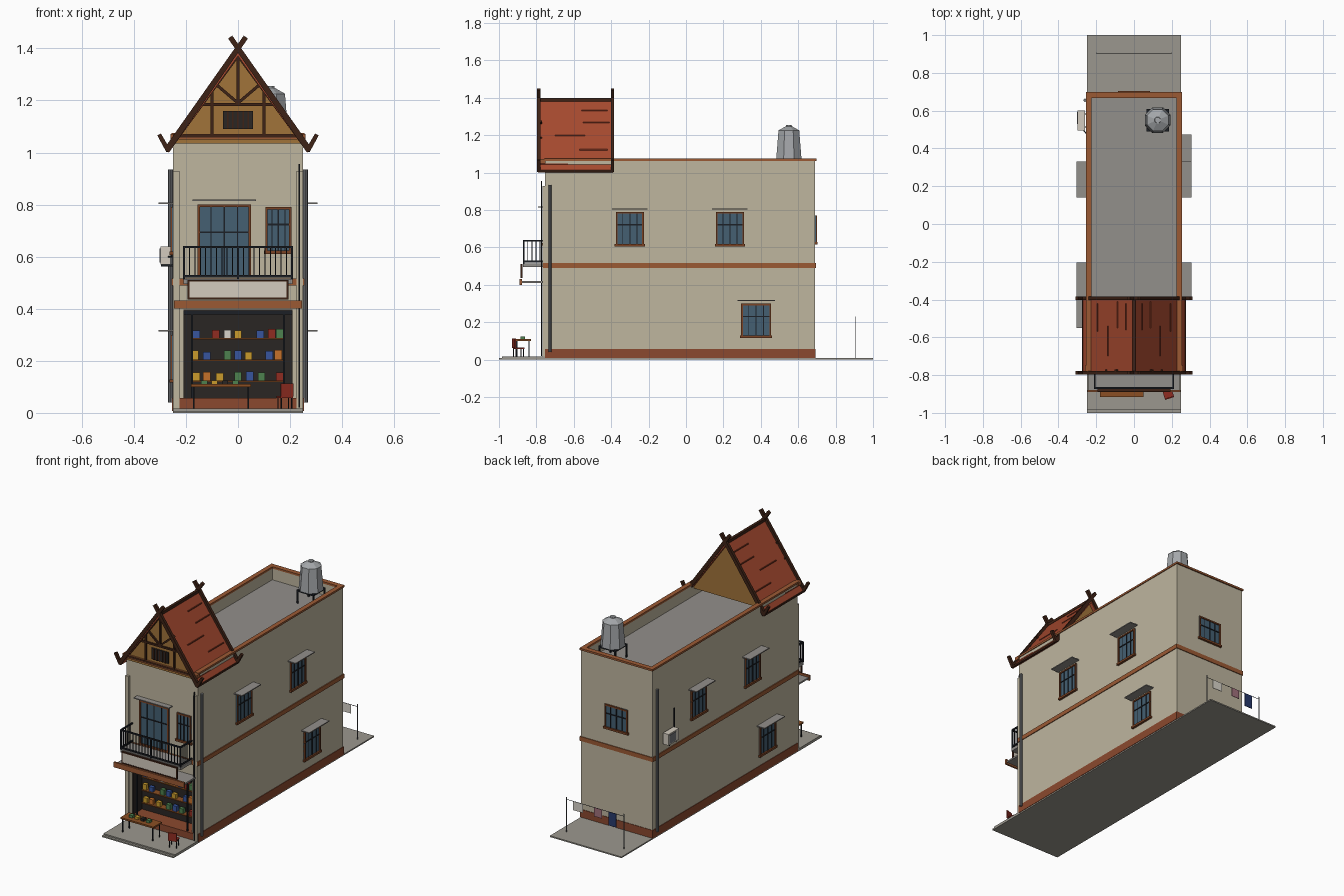
import bpy, bmesh, math, random
from mathutils import Matrix, Vector

if "Cube" in bpy.data.objects:
    bpy.data.objects.remove(bpy.data.objects["Cube"])

random.seed(4)
MATS = {}
COLORS = dict(wall="BDB49D", deck="918E8A", paving="9A968D", band="9A5A37", plinth="8A4A32",
              tile="A34A32", tile_dark="7E3826", timber="40271C", gable="A0733C", dark="2E2A28",
              glass="466072", iron="22252A", frame="7A4428", pale="D2CABD", pipe="74767A",
              tank="A3A6A9", wood="8A5028", red="8E3026", green="4F8050", blue="3A569C",
              yellow="C89A30", orange="C4702E", white="D8D4CA", pink="A0707C", navy="2C3C6C")


def mat(key):
    if key not in MATS:
        m = bpy.data.materials.new(key)
        rgb = [(int(COLORS[key][i:i + 2], 16) / 255) ** 2.2 for i in (0, 2, 4)]
        m.diffuse_color = (*rgb, 1)
        m.use_nodes = True
        m.node_tree.nodes["Principled BSDF"].inputs["Base Color"].default_value = m.diffuse_color
        MATS[key] = m
    return MATS[key]


def finish(name, bm, col, M=Matrix()):
    bmesh.ops.recalc_face_normals(bm, faces=bm.faces)
    me = bpy.data.meshes.new(name)
    bm.to_mesh(me)
    bm.free()
    me.materials.append(mat(col))
    ob = bpy.data.objects.new(name, me)
    ob.matrix_world = M
    bpy.context.collection.objects.link(ob)
    return ob


def boxes(name, col, items, M=Matrix()):
    """Each item is x0, x1, y0, y1, z0, z1."""
    bm = bmesh.new()
    for x0, x1, y0, y1, z0, z1 in items:
        T = Matrix.Translation(((x0 + x1) / 2, (y0 + y1) / 2, (z0 + z1) / 2))
        S = Matrix.Diagonal((x1 - x0, y1 - y0, z1 - z0, 1))
        bmesh.ops.create_cube(bm, size=1, matrix=T @ S)
    return finish(name, bm, col, M)


def bars(name, col, pairs, r, sides=4, M=Matrix()):
    """Straight rods between point pairs."""
    bm = bmesh.new()
    for p, q in pairs:
        p, q = Vector(p), Vector(q)
        R = (q - p).to_track_quat('Z', 'Y').to_matrix().to_4x4()
        bmesh.ops.create_cone(bm, cap_ends=True, segments=sides, radius1=r, radius2=r, depth=(q - p).length,
                              matrix=Matrix.Translation((p + q) / 2) @ R @ Matrix.Rotation(math.pi / 4, 4, 'Z'))
    return finish(name, bm, col, M)


def prism(name, col, pts, y0, y1):
    """Extrude an x-z outline along y."""
    bm = bmesh.new()
    f = bm.faces.new([bm.verts.new((x, y0, z)) for x, z in pts])
    ext = bmesh.ops.extrude_face_region(bm, geom=[f])
    bmesh.ops.translate(bm, vec=(0, y1 - y0, 0), verts=[v for v in ext['geom'] if isinstance(v, bmesh.types.BMVert)])
    return finish(name, bm, col)


def window(name, x, y, turn, w, z0, z1, canopy=0.055, sill=True):
    """Framed window; local -y points out of the wall."""
    M = Matrix.Translation((x, y, 0)) @ Matrix.Rotation(math.radians(turn), 4, 'Z')
    h, t = w / 2, 0.009
    boxes(name + "_glass", "glass", [(-h, h, -0.004, 0.002, z0, z1)], M)
    fr = [(-h, -h + t, -0.01, 0, z0, z1), (h - t, h, -0.01, 0, z0, z1), (-h, h, -0.01, 0, z1 - t, z1)]
    fr.append((-h - 0.006, h + 0.006, -0.014, 0, z0 - 0.004, z0 + t) if sill else (-h, h, -0.01, 0, z0, z0 + t))
    boxes(name + "_frame", "frame", fr, M)
    zm = z0 + (z1 - z0) * 0.62
    boxes(name + "_mullions", "iron", [(-0.003, 0.003, -0.008, 0, z0, z1), (-h, h, -0.008, 0, zm - 0.003, zm + 0.003),
                                       (-h / 2 - 0.002, -h / 2 + 0.002, -0.007, 0, z0, z1),
                                       (h / 2 - 0.002, h / 2 + 0.002, -0.007, 0, z0, z1)], M)
    if canopy:
        boxes(name + "_canopy", "deck", [(-h - 0.02, h + 0.02, -canopy, 0, z1 + 0.013, z1 + 0.019)], M)


# Ground and main walls
boxes("paving", "paving", [(-.25, .25, -1, 1, 0, .008), (-.25, .25, -.985, -.75, 0, .016)])
boxes("walls", "wall", [(-.25, .25, -.65, .69, .005, .985), (-.25, .25, -.755, -.65, .395, 1.05),
                        (-.25, -.21, -.755, -.65, .005, .4), (.21, .25, -.755, -.65, .005, .4)])
boxes("parapet", "wall", [(-.25, -.23, -.755, .69, .98, 1.065), (.23, .25, -.755, .69, .98, 1.065),
                          (-.25, .25, .67, .69, .98, 1.065)])
boxes("coping", "band", [(-.255, -.226, -.757, .695, 1.063, 1.075), (.226, .255, -.757, .695, 1.063, 1.075),
                         (-.255, .255, .666, .698, 1.063, 1.075), (-.26, .26, -.78, -.75, 1.05, 1.072)])
boxes("roof_deck", "deck", [(-.23, .23, -.65, .67, .98, .99)])
boxes("plinth_band", "plinth", [(-.253, -.25, -.755, .693, .008, .058), (.25, .253, -.755, .693, .008, .058),
                                (-.253, .253, .69, .693, .008, .058), (-.225, .225, -.765, -.65, .016, .058)])
boxes("floor_band", "band", [(-.255, -.25, -.76, .695, .49, .517), (.25, .255, -.76, .695, .49, .517),
                             (-.255, .255, .69, .695, .49, .517), (-.255, .255, -.764, -.755, .49, .517)])
boxes("front_pilasters", "wall", [(s * .2375 - .0125, s * .2375 + .0125, -.768, -.75, .01, .93) for s in (-1, 1)])

# Windows on every side
for s, side in ((1, "right"), (-1, "left")):
    window(side + "_window_front", s * .25, -.30, 90 * s, .15, .61, .79)
    window(side + "_window_back", s * .25, .235, 90 * s, .15, .61, .79)
window("right_window_low", .25, .375, 90, .16, .12, .30)
window("left_window_low", -.25, -.45, -90, .16, .12, .30)
window("rear_window", 0, .69, 180, .16, .62, .77, canopy=0)
window("balcony_door", -.0525, -.755, 0, .205, .52, .80, canopy=.035, sill=False)
window("front_window", .155, -.755, 0, .10, .615, .79, canopy=0)

# Shop interior with shelves and goods
boxes("shop_lining", "dark", [(-.21, .21, -.66, -.648, .058, .39), (-.213, -.207, -.752, -.65, .058, .39),
                              (.207, .213, -.752, -.65, .058, .39), (-.21, .21, -.757, -.65, .385, .397)])
boxes("shop_posts", "iron", [(-.18, -.172, -.758, -.75, .02, .39), (.172, .18, -.758, -.75, .02, .39),
                             (-.21, .21, -.762, -.75, .378, .392)])
boxes("shelves", "wood", [(-.18, .18, -.705, -.66, z - .006, z) for z in (.125, .205, .287)])
rows = [(.125, (-.16, -.12, -.07, 0, .045, .09, .16)), (.205, (-.165, -.12, -.04, 0, .04, .12, .155)),
        (.287, (-.16, -.085, -.04, 0, .085, .13, .16))]
goods = {}
for z, xs in rows:
    for x in xs:
        goods.setdefault(random.choice(("green", "yellow", "blue", "white", "red", "orange")), []).append(
            (x - .014, x + .014, -.698, -.674, z, z + random.uniform(.028, .036)))
for col, items in goods.items():
    boxes("goods_" + col, col, items)

# Shop canopy, sign and balcony
boxes("shop_canopy", "deck", [(-.24, .24, -.88, -.755, .41, .42)])
boxes("canopy_fascia", "band", [(-.245, .245, -.89, -.878, .40, .432)])
boxes("sign_board", "pale", [(-.188, .188, -.884, -.876, .442, .505)])
boxes("sign_frame", "timber", [(-.194, .194, -.886, -.874, .436, .443), (-.194, .194, -.886, -.874, .504, .511),
                               (-.194, -.187, -.886, -.874, .436, .511), (.187, .194, -.886, -.874, .436, .511)])
boxes("balcony_slab", "deck", [(-.21, .21, -.872, -.755, .495, .515)])
rail = []
for z in (.525, .637):
    rail += [((-.207, -.868, z), (.207, -.868, z))] + [((s * .207, -.868, z), (s * .207, -.757, z)) for s in (-1, 1)]
bars("balcony_rails", "iron", rail, .006)
bars("balcony_posts", "iron", [((x, -.868, .512), (x, -.868, .64)) for x in (-.207, 0, .207)], .006)
bal = [((-.207 + .414 * i / 20, -.868, .525), (-.207 + .414 * i / 20, -.868, .637)) for i in range(1, 20)]
bal += [((s * .207, -.868 + .022 * i, .525), (s * .207, -.868 + .022 * i, .637)) for s in (-1, 1) for i in range(1, 5)]
bars("balcony_balusters", "iron", bal, .0028)

# Gabled roof with crossed bargeboards
prism("gable_body", "gable", [(-.25, 1.035), (.25, 1.035), (0, 1.375)], -.772, -.41)
for s, side in ((1, "right"), (-1, "left")):
    prism("roof_slope_" + side, "tile", [(0, 1.39), (s * .275, 1.008), (s * .265, 1.0), (0, 1.37)], -.79, -.39)
    d = Vector((.275, 0, -.382))
    marks = []
    for t, y0, y1 in ((.15, -.56, -.42), (.32, -.55, -.41), (.5, -.70, -.54), (.7, -.57, -.42), (.9, -.78, -.63)):
        p = Vector((0, 0, 1.39)) + d * t
        marks.append(((s * p.x, y0, p.z), (s * p.x, y1, p.z)))
    bars("tile_courses_" + side, "tile_dark", marks, .004)
    bars("eave_board_" + side, "timber", [((s * .27, -.79, 1.008), (s * .27, -.39, 1.008))], .008)
    for y, end in ((-.787, "front"), (-.393, "back")):
        # Board runs past the ridge and turns up into a horn at the eave
        prism(f"bargeboard_{side}_{end}", "timber",
              [(s * -.038, 1.438), (s * -.022, 1.449), (s * .272, 1.032), (s * .296, 1.073), (s * .31, 1.066),
               (s * .276, 1.003), (s * .262, 1.004)], y - .009, y + .009)
bars("ridge_cap", "timber", [((0, -.79, 1.39), (0, -.39, 1.39))], .012)
yg = -.776
bars("gable_timbers", "timber", [((0, yg, 1.19), (0, yg, 1.38)), ((-.15, yg, 1.185), (.15, yg, 1.185)),
                                 ((-.25, yg, 1.063), (.25, yg, 1.063))] +
     [b for s in (-1, 1) for b in (((s * .1, yg, 1.06), (s * .1, yg, 1.24)), ((0, yg, 1.19), (s * .1, yg, 1.275)),
                                   ((s * .24, yg, 1.045), (0, yg, 1.372)))], .008)
boxes("gable_vent", "dark", [(-.058, .058, -.78, -.77, 1.09, 1.16)])
boxes("vent_slats", "timber", [(x - .003, x + .003, -.784, -.775, 1.09, 1.16) for x in (-.04, -.02, 0, .02, .04)])

# Water tank on a small stand
bars("tank_stand", "iron", [((.125 + a * .055, .55 + b * .055, .985), (.125 + a * .055, .55 + b * .055, 1.07))
                            for a in (-1, 1) for b in (-1, 1)], .006)
boxes("tank_platform", "iron", [(.065, .185, .49, .61, 1.064, 1.074)])
bm = bmesh.new()
for r1, r2, z0, z1 in ((.073, .06, 1.074, 1.225), (.062, .018, 1.225, 1.248), (.018, .016, 1.246, 1.255)):
    bmesh.ops.create_cone(bm, cap_ends=True, segments=8, radius1=r1, radius2=r2, depth=z1 - z0,
                          matrix=Matrix.Translation((.125, .55, (z0 + z1) / 2)) @ Matrix.Rotation(math.pi / 8, 4, 'Z'))
finish("water_tank", bm, "tank")

# Downpipes, conduit and cooling unit
bars("downpipes", "pipe", [((.259, -.727, .04), (.259, -.727, .935)), ((-.259, .655, .04), (-.259, .655, .935))], .009, 8)
bars("conduit", "iron", [((.236, -.772, .02), (.236, -.772, .955))], .004)
boxes("cooling_unit", "pale", [(-.298, -.26, .495, .60, .57, .64)])
boxes("cooling_grille", "pipe", [(-.301, -.297, .53, .592, .578, .632)])
boxes("cooling_brackets", "iron", [(-.295, -.25, y, y + .006, .562, .57) for y in (.51, .58)])
bars("cooling_pipe", "iron", [((-.254, .48, .60), (-.254, .48, .75)), ((-.254, .48, .60), (-.27, .50, .60))], .004)

# Pavement table with produce, and a red chair
boxes("table_top", "wood", [(-.18, .05, -.915, -.83, .1, .11)])
bars("table_legs", "iron", [((x, y, .012), (x, y, .1)) for x in (-.17, .04) for y in (-.905, -.84)], .004)
for i, c in enumerate(("green", "yellow", "dark", "green")):
    x = -.13 + i * .04
    boxes(f"produce_{i}", c, [(x - .012, x + .012, -.885, -.86, .11, .125)])
C = Matrix.Translation((.18, -.895, 0)) @ Matrix.Rotation(.3, 4, 'Z')
boxes("chair_seat", "red", [(-.025, .025, -.025, .025, .058, .065)], C)
boxes("chair_back", "red", [(-.025, .025, -.03, -.023, .062, .112)], C)
bars("chair_legs", "iron", [((a * .021, b * .021, .012), (a * .021, b * .021, .06)) for a in (-1, 1) for b in (-1, 1)],
     .003, 4, C)

# Rear clothes line
bars("line_poles", "pipe", [((x, .905, .005), (x, .905, .23)) for x in (-.2, .2)], .003)
bars("line_wire", "iron", [((-.2, .905, .215), (.2, .905, .215))], .0015)
for n, c, x, w, h in (("towel", "white", .12, .07, .055), ("shirt", "pink", -.02, .055, .055),
                      ("trousers", "navy", -.12, .055, .085)):
    boxes("hanging_" + n, c, [(x - w / 2, x + w / 2, .9035, .9065, .215 - h, .216)])
